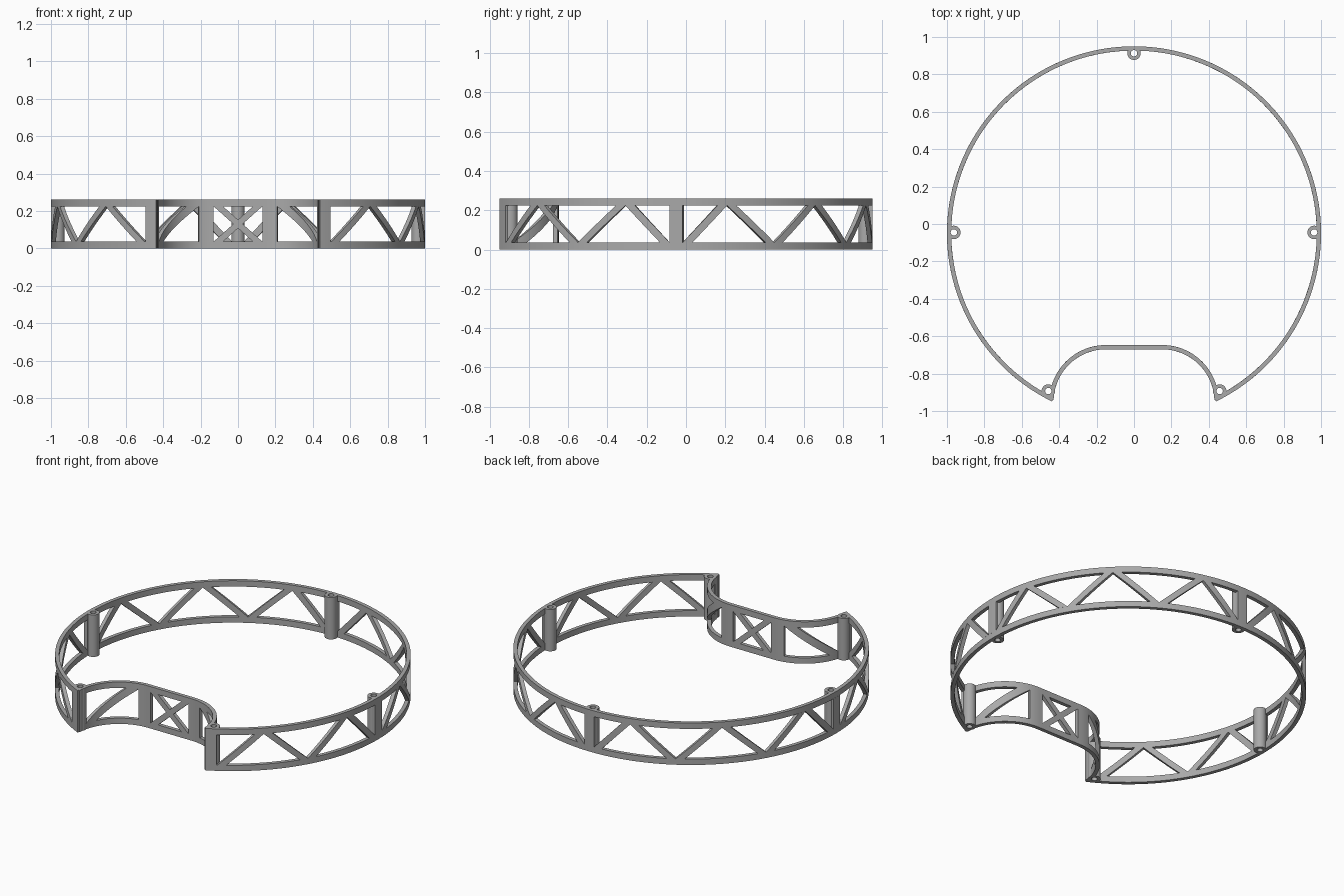
import bpy, bmesh, math
from math import sin, cos, pi, radians

if "Cube" in bpy.data.objects:
    bpy.data.objects.remove(bpy.data.objects["Cube"])

H, RAIL, T = 0.26, 0.036, 0.023      # height, rail height, wall thickness
CY = -0.05                           # ring centre in y
FLAT, NR, NY = 0.15, 0.28, -0.95     # notch half flat, corner radius, corner centre y
END = radians(64.0)                  # ring stops here on each side of the notch
NEND = FLAT + NR * radians(88)       # half length of the notch wall
Z0, Z1 = RAIL, H - RAIL

grey = bpy.data.materials.new("grey_plastic")
grey.diffuse_color = (0.40, 0.40, 0.40, 1)
grey.use_nodes = True
grey.node_tree.nodes["Principled BSDF"].inputs["Base Color"].default_value = grey.diffuse_color


def ring(s, z, d):
    """Point on the outer ring, d measured inwards."""
    return ((1 - d) * cos(s), CY + (1 - d) * sin(s), z)


def notch(s, z, d):
    """Point on the notch wall: flat centre with a quarter round at each end."""
    side, a = (1 if s > 0 else -1), max(0, abs(s) - FLAT) / NR
    x = min(abs(s), FLAT) + (NR + d) * sin(a)
    return (side * x, NY + (NR + d) * cos(a), z)


def slab(bm, path, low, high, z0, z1, nu, nv):
    """Closed bent slab between span low at z0 and span high at z1."""
    def layer(d):
        rows = []
        for j in range(nv + 1):
            t = j / nv
            a = low[0] + (high[0] - low[0]) * t
            b = low[1] + (high[1] - low[1]) * t
            rows.append([bm.verts.new(path(a + (b - a) * i / nu, z0 + (z1 - z0) * t, d))
                         for i in range(nu + 1)])
        return rows
    f, k = layer(0), layer(T)
    for j in range(nv):
        for i in range(nu):
            bm.faces.new((f[j][i], f[j][i + 1], f[j + 1][i + 1], f[j + 1][i]))
            bm.faces.new((k[j][i], k[j + 1][i], k[j + 1][i + 1], k[j][i + 1]))
        for i, flip in ((0, 1), (nu, -1)):
            bm.faces.new((f[j][i], f[j + 1][i], k[j + 1][i], k[j][i])[::flip])
    for i in range(nu):
        for j, flip in ((0, -1), (nv, 1)):
            bm.faces.new((f[j][i], f[j][i + 1], k[j][i + 1], k[j][i])[::flip])


def finish(bm, name, cutter=None):
    bmesh.ops.recalc_face_normals(bm, faces=bm.faces)
    me = bpy.data.meshes.new(name)
    bm.to_mesh(me)
    bm.free()
    me.materials.append(grey)
    ob = bpy.data.objects.new(name, me)
    bpy.context.collection.objects.link(ob)
    if cutter:
        mod = ob.modifiers.new("screw_holes", 'BOOLEAN')
        mod.operation, mod.solver, mod.object = 'DIFFERENCE', 'EXACT', cutter
        bpy.context.view_layer.update()
        dg = bpy.context.evaluated_depsgraph_get()
        new = bpy.data.meshes.new_from_object(ob.evaluated_get(dg))
        ob.modifiers.clear()
        ob.data = new
    bpy.ops.object.select_all(action='DESELECT')
    ob.select_set(True)
    bpy.context.view_layer.objects.active = ob
    bpy.ops.object.shade_smooth_by_angle(angle=radians(30))
    return ob


# Screw boss positions and the cutter for their holes
BOSSES = [(0, 0.913), (0.963, -0.045), (-0.963, -0.045), (0.458, -0.893), (-0.458, -0.893)]
BR, HR, N = 0.036, 0.017, 32


def circle(bm, c, r, z):
    return [bm.verts.new((c[0] + r * cos(2 * pi * i / N), c[1] + r * sin(2 * pi * i / N), z))
            for i in range(N)]


bm = bmesh.new()
for c in BOSSES:
    a, b = circle(bm, c, HR, -0.1), circle(bm, c, HR, H + 0.1)
    bm.faces.new(a)
    bm.faces.new(b)
    for i in range(N):
        bm.faces.new((a[i], a[i - 1], b[i - 1], b[i]))
cutter = finish(bm, "hole_cutter")
cutter.hide_render = True

# Screw bosses: open tubes
bm = bmesh.new()
for c in BOSSES:
    loops = [circle(bm, c, r, z) for r, z in ((BR, 0), (BR, H), (HR, H), (HR, 0))]
    for k in range(4):
        p, q = loops[k], loops[(k + 1) % 4]
        for i in range(N):
            bm.faces.new((p[i - 1], p[i], q[i], q[i - 1]))
finish(bm, "screw_bosses")

# Top and bottom rails of the ring and the notch
for name, path, span, n in (("ring_rails", ring, (-END, pi + END), 154),
                            ("notch_rails", notch, (-NEND, NEND), 64)):
    bm = bmesh.new()
    for z in (0, Z1):
        slab(bm, path, span, span, z, z + RAIL, n, 1)
    finish(bm, name, cutter)

# Ring posts behind the bosses and solid ends at the notch
P = 0.033
bm = bmesh.new()
for a, b in ((-P, P), (pi / 2 - P, pi / 2 + P), (pi - P, pi + P),
             (-END, -radians(60.3)), (pi + radians(60.3), pi + END)):
    slab(bm, ring, (a, b), (a, b), Z0, Z1, 4, 1)
finish(bm, "ring_posts", cutter)

# Ring zigzag braces between nodes every 15 degrees
W = 0.025
bm = bmesh.new()
for k in range(-4, 16):
    foot, top = (k, k + 1) if k % 2 == 0 else (k + 1, k)
    d = 1 if top > foot else -1
    off = W + (P if foot in (0, 6, 12) else 0)
    f, t = radians(15 * foot) + d * off, radians(15 * top) - d * W
    slab(bm, ring, (f - W, f + W), (t - W, t + W), Z0, Z1, 2, 6)
finish(bm, "ring_braces")

# Notch posts, end plates and braces
PA, PB, PC = 0.13, 0.21, 0.525
bm = bmesh.new()
for m in (-1, 1):
    for a, b in ((PA, PB), (PC, NEND)):
        slab(bm, notch, (m * a, m * b), (m * a, m * b), Z0, Z1, 8, 1)
finish(bm, "notch_posts", cutter)

bm = bmesh.new()
for m in (-1, 1):
    slab(bm, notch, (m * (PC - 0.07), m * PC), (m * PB, m * (PB + 0.07)), Z0, Z1, 4, 10)
    slab(bm, notch, (m * PA, m * (PA - 0.05)), (-m * (PA - 0.05), -m * PA), Z0, Z1, 1, 1)
finish(bm, "notch_braces")

bpy.data.objects.remove(cutter)
